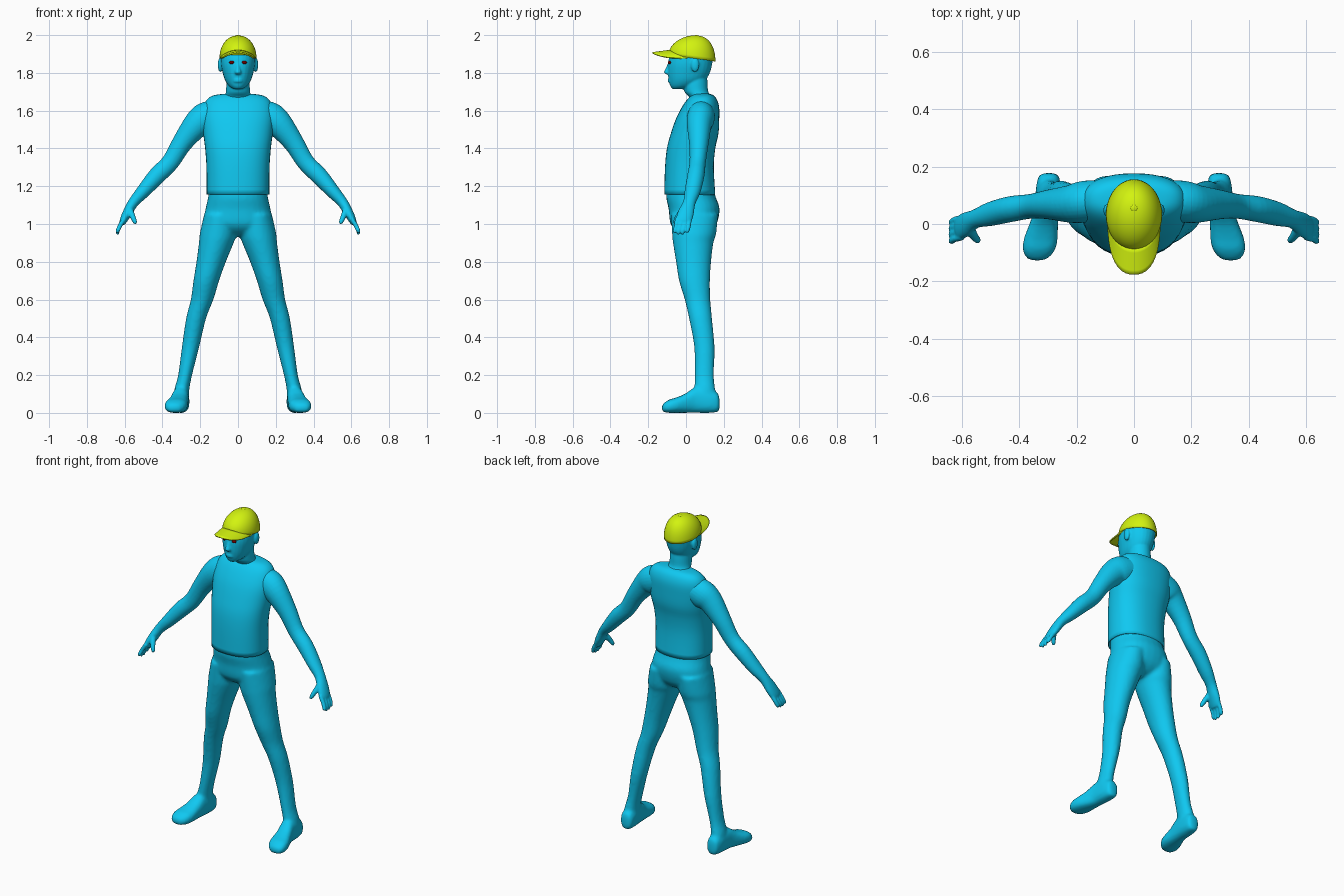
import bpy, bmesh, math
from mathutils import Vector, Matrix


def material(name, rgb):
    m = bpy.data.materials.new(name)
    m.diffuse_color = (*rgb, 1)
    return m


BLUE = material("blue", (0.005, 0.58, 0.88))
YELLOW = material("yellow", (0.65, 0.9, 0.005))
RED = material("dark_red", (0.15, 0.0, 0.0))


def spline(p, steps):
    """Catmull-Rom interpolation of sections (x, y, z, ra, rb)."""
    out = []
    for i in range(len(p) - 1):
        a, b, c, d = p[max(i - 1, 0)], p[i], p[i + 1], p[min(i + 2, len(p) - 1)]
        for k in range(steps):
            t = k / steps
            out.append([0.5 * (2 * v + (w - u) * t + (2 * u - 5 * v + 4 * w - x) * t * t
                        + (3 * v - u - 3 * w + x) * t ** 3) for u, v, w, x in zip(a, b, c, d)])
    return out + [list(p[-1])]


def tube(bm, pts, axis=None, ref=(1, 0, 0), e=2.0, n=28, steps=4, caps=(True, True), s=1):
    """Loft superellipse rings through the sections; s=-1 mirrors in x."""
    pts = spline(pts, steps)
    pos = [Vector(p[:3]) for p in pts]
    rings = []
    for i, p in enumerate(pts):
        t = Vector(axis) if axis else (pos[min(i + 1, len(pos) - 1)] - pos[max(i - 1, 0)]).normalized()
        a = Vector(ref)
        a = (a - t * a.dot(t)).normalized()
        b = t.cross(a)
        ring = []
        for k in range(n):
            c, q = math.cos(2 * math.pi * k / n), math.sin(2 * math.pi * k / n)
            co = pos[i] + a * max(p[3], .002) * math.copysign(abs(c) ** (2 / e), c) \
                + b * max(p[4], .002) * math.copysign(abs(q) ** (2 / e), q)
            ring.append(bm.verts.new((co.x * s, co.y, co.z)))
        rings.append(ring)
    for r0, r1 in zip(rings, rings[1:]):
        for k in range(n):
            bm.faces.new((r0[k], r0[(k + 1) % n], r1[(k + 1) % n], r1[k]))
    if caps[0]:
        bm.faces.new(rings[0])
    if caps[1]:
        bm.faces.new(rings[-1])


def ball(bm, loc, size):
    m = Matrix.Translation(loc) @ Matrix.Diagonal((*size, 1))
    bmesh.ops.create_uvsphere(bm, u_segments=20, v_segments=12, radius=1, matrix=m)


def finish(name, bm, mat, voxel=0, smooth=5, mirror=False, thick=0):
    bmesh.ops.recalc_face_normals(bm, faces=bm.faces)
    for f in bm.faces:
        f.smooth = True
    me = bpy.data.meshes.new(name)
    bm.to_mesh(me)
    bm.free()
    ob = bpy.data.objects.new(name, me)
    bpy.context.collection.objects.link(ob)
    me.materials.append(mat)
    if voxel:
        r = ob.modifiers.new("fuse", 'REMESH')
        r.mode, r.voxel_size, r.use_smooth_shade = 'VOXEL', voxel, True
        sm = ob.modifiers.new("blend", 'SMOOTH')
        sm.factor, sm.iterations = 0.5, smooth
    if thick:
        so = ob.modifiers.new("thickness", 'SOLIDIFY')
        so.thickness, so.offset = thick, -1
    if mirror:
        ob.modifiers.new("mirror", 'MIRROR')
    return ob


UP = (0, 0, 1)

# Pelvis, legs and feet fused into one surface
bm = bmesh.new()
tube(bm, [(0, .02, 1.25, .148, .112), (0, .025, 1.15, .157, .130), (0, .043, 1.08, .172, .135),
          (0, .040, 1.0, .183, .122), (0, .04, .955, .15, .085), (0, .04, .935, .05, .04)], UP, e=2.2)
for s in (1, -1):
    tube(bm, [(.095, .045, 1.05, .085, .125), (.105, .043, .95, .097, .117), (.115, .038, .9, .092, .107),
              (.142, .04, .8, .078, .093), (.168, .045, .7, .068, .082), (.190, .061, .6, .06, .068),
              (.222, .077, .5, .053, .061), (.251, .097, .35, .046, .054), (.280, .097, .2, .037, .051),
              (.298, .1, .12, .040, .055), (.300, .112, .05, .040, .055)], UP, s=s)
    tube(bm, [(.297, .178, .045, .012, .02), (.297, .168, .055, .035, .05), (.300, .12, .062, .043, .062),
              (.305, .05, .068, .044, .068), (.315, 0, .052, .050, .052), (.325, -.05, .041, .059, .041),
              (.332, -.09, .035, .057, .035), (.337, -.12, .027, .037, .022), (.337, -.128, .026, .01, .01)],
         (0, 1, 0), e=2.5, s=s)
finish("legs", bm, BLUE, voxel=.01)

# Sleeveless shirt, open at the hem
bm = bmesh.new()
tube(bm, [(0, .020, 1.155, .166, .135), (0, .018, 1.30, .167, .129), (0, .027, 1.40, .174, .128),
          (0, .046, 1.48, .184, .126), (0, .062, 1.56, .190, .114), (0, .077, 1.62, .183, .098),
          (0, .085, 1.66, .163, .078), (0, .088, 1.682, .125, .056), (0, .088, 1.69, .06, .035)],
     UP, e=2.3, n=40, caps=(False, True))
finish("shirt", bm, BLUE, thick=.006)

# Arm with hand, mirrored
bm = bmesh.new()
tube(bm, [(.10, .085, 1.585, .068, .075), (.17, .078, 1.56, .073, .085), (.22, .07, 1.525, .066, .072),
          (.295, .068, 1.43, .052, .054), (.358, .062, 1.328, .043, .047), (.43, .052, 1.255, .045, .046),
          (.50, .035, 1.175, .042, .037), (.553, .018, 1.115, .033, .028), (.585, .0, 1.06, .042, .025),
          (.606, -.012, 1.02, .042, .02), (.614, -.015, 1.0, .032, .014)], ref=(0, 1, 0))
for i, tip in enumerate((.955, .943, .943, .958)):
    y = -.046 + .022 * i
    tube(bm, [(.600, y, 1.03, .012, .013), (.625, y - .006, .99, .012, .012),
              (.637, y - .014, .962, .011, .011), (.636, y - .018, tip, .006, .006)],
         ref=(0, 1, 0), n=12)
tube(bm, [(.575, -.012, 1.08, .02, .018), (.558, -.042, 1.04, .015, .015),
          (.546, -.056, 1.012, .012, .012), (.542, -.06, 1.0, .006, .006)], ref=(0, 1, 0), n=12)
finish("arms", bm, BLUE, voxel=.005, smooth=4, mirror=True)

# Head, neck, nose, lips and ears fused
bm = bmesh.new()
tube(bm, [(0, .09, 1.63, .092, .062), (0, .078, 1.67, .073, .06), (0, .055, 1.70, .064, .063),
          (0, .048, 1.75, .062, .066), (0, .05, 1.8, .06, .06)], UP)
tube(bm, [(0, -.045, 1.714, .022, .025), (0, -.018, 1.73, .047, .065), (0, .004, 1.76, .068, .095),
          (0, .015, 1.80, .081, .111), (0, .022, 1.85, .091, .117), (0, .03, 1.90, .090, .114),
          (0, .03, 1.95, .072, .088), (0, .03, 1.98, .02, .02)], UP, e=2.1)
tube(bm, [(0, -.086, 1.855, .008, .008), (0, -.095, 1.825, .011, .012),
          (0, -.102, 1.803, .017, .015), (0, -.095, 1.792, .012, .01)], UP, n=16)
for z in (1.764, 1.755):
    ball(bm, (0, -.085, z), (.024, .012, .007))
for s in (1, -1):
    ball(bm, (.094 * s, .048, 1.842), (.013, .022, .038))
finish("head", bm, BLUE, voxel=.005, smooth=4)

# Eyes
bm = bmesh.new()
for s in (1, -1):
    ball(bm, (.033 * s, -.086, 1.855), (.014, .01, .009))
finish("eyes", bm, RED)

# Cap crown: dome with a hem that drops towards the back
bm = bmesh.new()
dome = []
for i in range(13):
    a = math.pi / 2 * i / 12
    r = max(math.cos(a), .01) ** .9
    dome.append((0, .032 + .015 * math.sin(a) ** 2, 1.88 + .118 * math.sin(a), .098 * r, .124 * r))
tube(bm, dome, UP, n=40, steps=1, caps=(False, True))
for v in bm.verts:
    v.co.z -= max(0, 1 - (v.co.z - 1.88) / .118) * .14 * (v.co.y - .02)
finish("cap_crown", bm, YELLOW, thick=.004)

# Cap brim: curved sheet between the crown and the front outline
bm = bmesh.new()
rows = []
for j in range(7):
    v = j / 6
    row = []
    for i in range(25):
        a = math.radians(-86 + 172 * i / 24)
        c, q = math.cos(a), math.sin(a)
        inner = Vector((.093 * q, .032 - .118 * c))
        outer = Vector((math.copysign(.093 * abs(q) ** .85, q), .03 - .207 * c ** .75))
        p = inner.lerp(outer, v)
        z = 1.922 - .012 * v - .034 * (p.x / .093) ** 2
        row.append(bm.verts.new((p.x, p.y, z)))
    rows.append(row)
for r0, r1 in zip(rows, rows[1:]):
    for i in range(24):
        bm.faces.new((r0[i], r1[i], r1[i + 1], r0[i + 1]))
finish("cap_brim", bm, YELLOW, thick=.008)

# Cap button
bm = bmesh.new()
ball(bm, (0, .055, 1.996), (.012, .012, .004))
finish("cap_button", bm, YELLOW)
